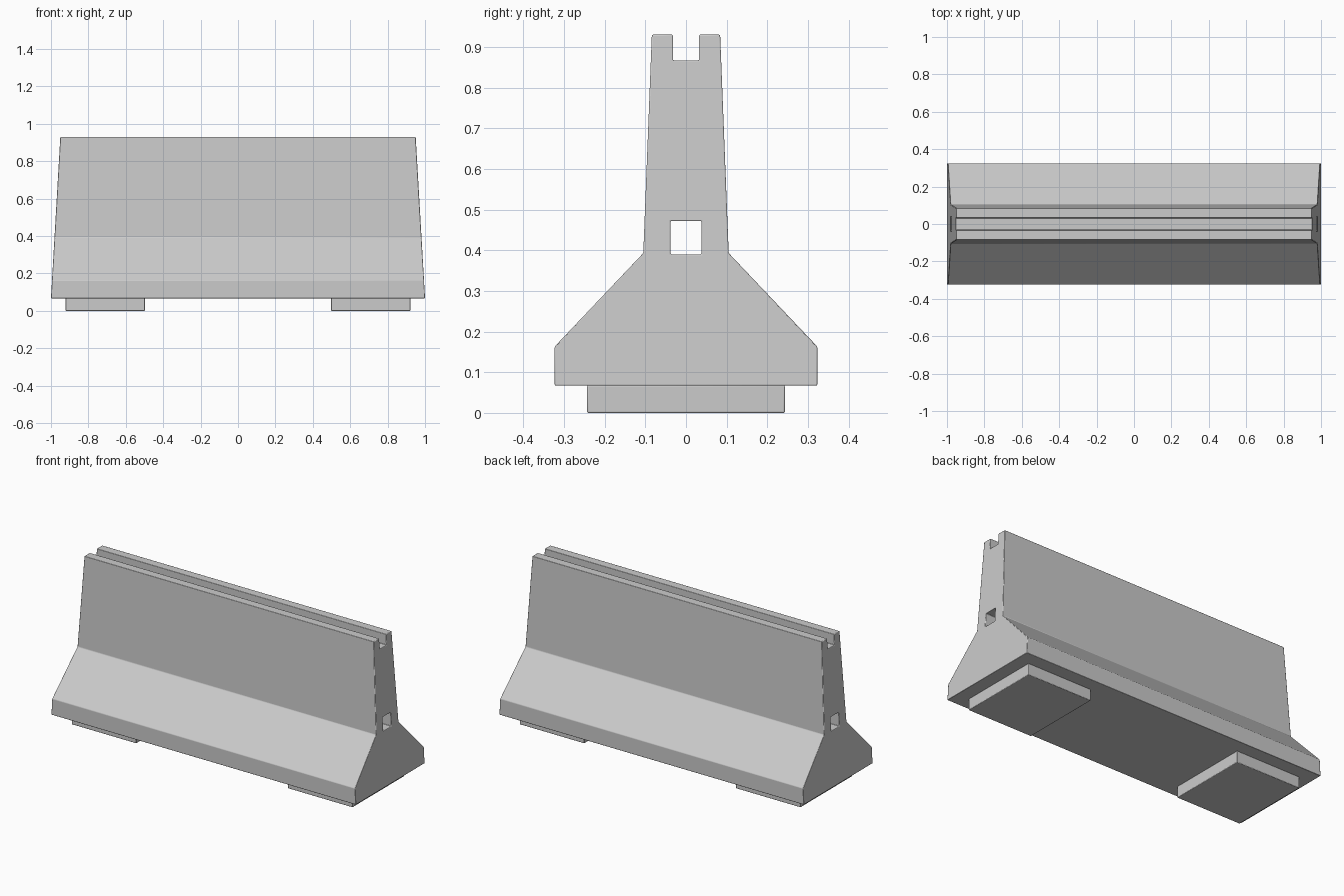
import bpy, bmesh

if "Cube" in bpy.data.objects:
    bpy.data.objects.remove(bpy.data.objects["Cube"])

BASE, TOP = 0.067, 0.93


def end_x(z):
    """Half length of the barrier at height z (the ends lean inward)."""
    return 1.0 - 0.05 * (z - BASE) / (TOP - BASE)


def make_object(name, bm):
    bmesh.ops.recalc_face_normals(bm, faces=bm.faces[:])
    mesh = bpy.data.meshes.new(name)
    bm.to_mesh(mesh)
    bm.free()
    obj = bpy.data.objects.new(name, mesh)
    bpy.context.collection.objects.link(obj)
    return obj


def box(name, center, size):
    bm = bmesh.new()
    bmesh.ops.create_cube(bm, size=1)
    for v in bm.verts:
        v.co = [c + s * k for c, s, k in zip(center, size, v.co)]
    return make_object(name, bm)


def bevel(obj, width):
    mod = obj.modifiers.new("soft_edges", 'BEVEL')
    mod.width, mod.segments, mod.limit_method = width, 2, 'ANGLE'
    mod.angle_limit = 0.35
    bpy.ops.object.select_all(action='DESELECT')
    obj.select_set(True)
    bpy.context.view_layer.objects.active = obj
    bpy.ops.object.shade_smooth_by_angle()


# Barrier body: mirrored cross-section with top groove, swept between leaning ends
half = [(0.323, BASE), (0.323, 0.163), (0.105, 0.393), (0.084, TOP),
        (0.032, TOP), (0.032, 0.867)]
profile = half + [(-y, z) for y, z in reversed(half)]
bm = bmesh.new()
left, right = ([bm.verts.new((s * end_x(z), y, z)) for y, z in profile] for s in (-1, 1))
bm.faces.new(left)
bm.faces.new(right)
for i in range(len(profile)):
    j = (i + 1) % len(profile)
    bm.faces.new((left[i], left[j], right[j], right[i]))
body = make_object("barrier_body", bm)

# Square tunnel through the full length
cutter = box("tunnel_cutter", (0, 0, 0.431), (2.4, 0.076, 0.082))
cutter.hide_render = True
cutter.hide_viewport = False
cutter.display_type = 'WIRE'
cut = body.modifiers.new("tunnel", 'BOOLEAN')
cut.object, cut.operation, cut.solver = cutter, 'DIFFERENCE', 'EXACT'
bpy.context.view_layer.objects.active = body
bpy.ops.object.modifier_apply(modifier=cut.name)
bpy.data.objects.remove(cutter)
bevel(body, 0.003)

# Two flat feet under the body
for side, name in ((-1, "left_foot"), (1, "right_foot")):
    foot = box(name, (side * 0.71, 0, 0.034), (0.424, 0.486, 0.068))
    bevel(foot, 0.003)
